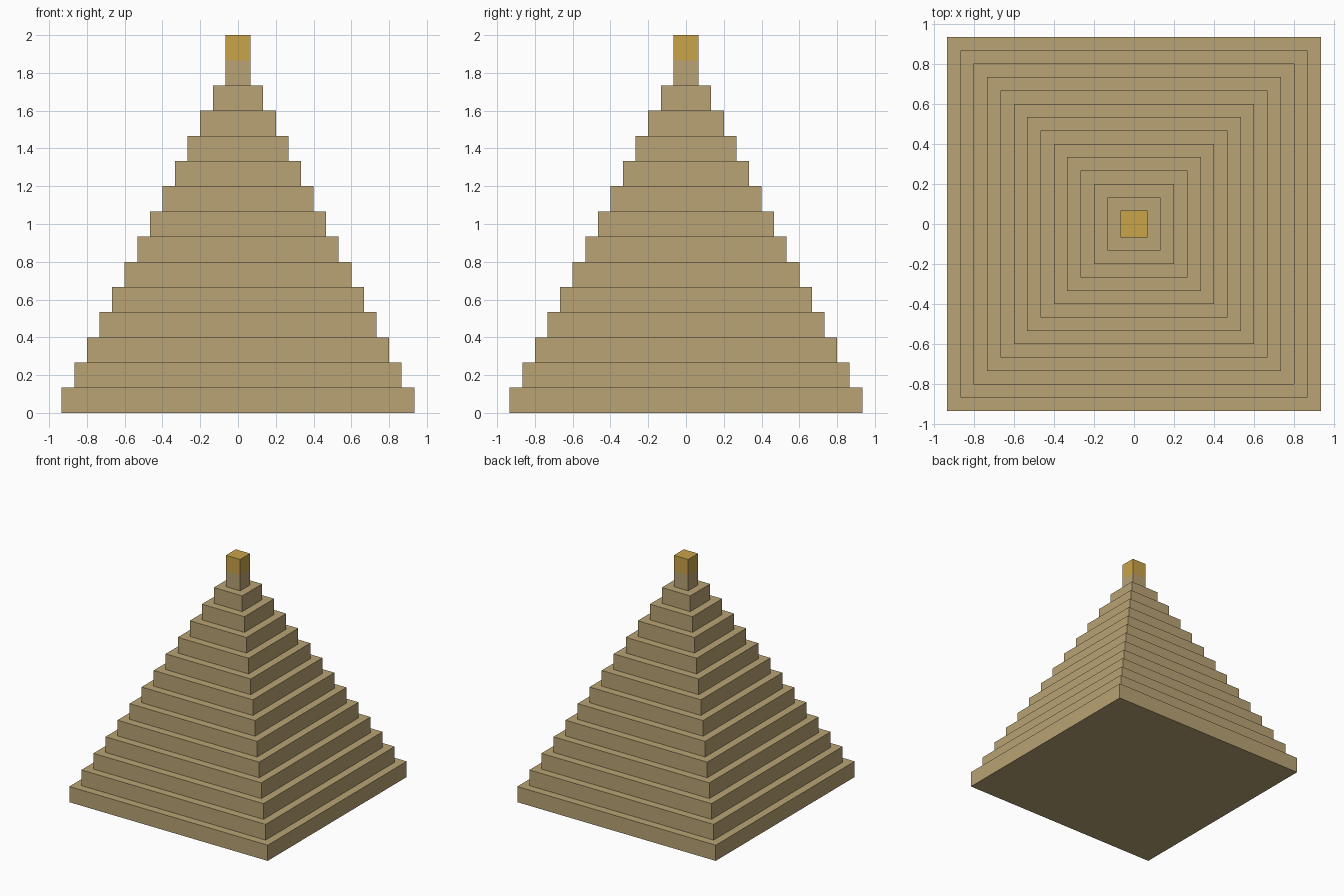
import bpy, bmesh

if "Cube" in bpy.data.objects:
    bpy.data.objects.remove(bpy.data.objects["Cube"])

STEP = 2 / 15      # height of one course
TIERS = 14         # stone courses; the gold capstone is the 15th


def material(name, color):
    m = bpy.data.materials.new(name)
    m.diffuse_color = (*color, 1)
    m.use_nodes = True
    m.node_tree.nodes["Principled BSDF"].inputs["Base Color"].default_value = m.diffuse_color
    return m


def square_stack(name, rings, mat):
    """Closed solid from (half width, z) square rings, bottom to top."""
    bm = bmesh.new()
    loops = [[bm.verts.new((sx * h, sy * h, z))
              for sx, sy in ((-1, -1), (1, -1), (1, 1), (-1, 1))]
             for h, z in rings]
    for a, b in zip(loops, loops[1:]):
        for i in range(4):
            j = (i + 1) % 4
            bm.faces.new((a[i], a[j], b[j], b[i]))
    bm.faces.new(loops[0][::-1])
    bm.faces.new(loops[-1])
    bmesh.ops.recalc_face_normals(bm, faces=bm.faces)
    me = bpy.data.meshes.new(name)
    bm.to_mesh(me)
    bm.free()
    me.materials.append(mat)
    ob = bpy.data.objects.new(name, me)
    bpy.context.collection.objects.link(ob)
    return ob


sandstone = material("sandstone", (0.479, 0.366, 0.174))
gold = material("gold", (0.578, 0.366, 0.065))

# Stepped body: a riser and a tread for each course
rings = []
for i in range(TIERS):
    half = (TIERS - i) * STEP / 2
    rings += [(half, i * STEP), (half, (i + 1) * STEP)]
square_stack("stepped_pyramid", rings, sandstone)

# Capstone, as wide as the last course
square_stack("capstone", [(STEP / 2, TIERS * STEP), (STEP / 2, 2.0)], gold)
